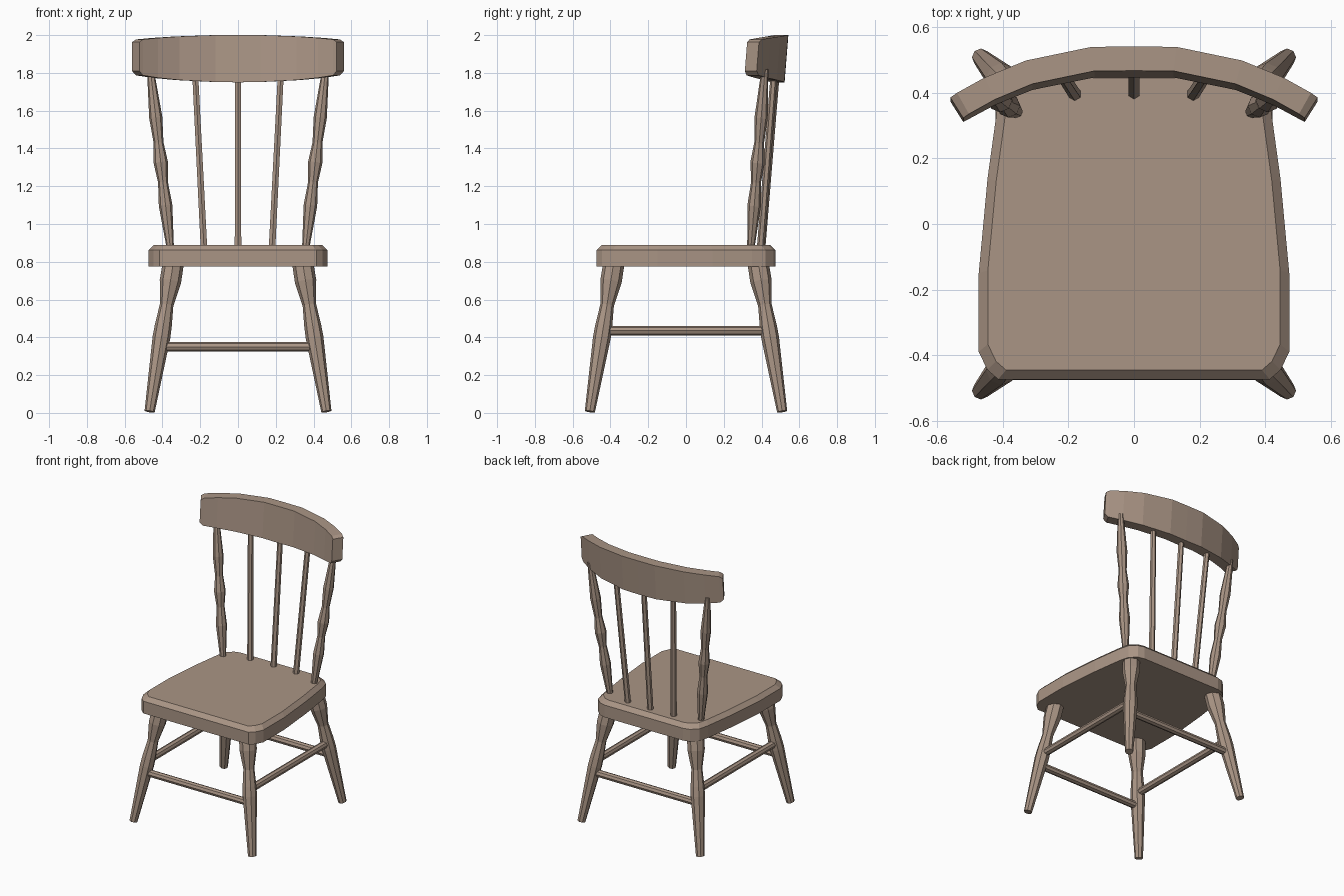
import bpy, bmesh, math
from mathutils import Vector

if "Cube" in bpy.data.objects:
    bpy.data.objects.remove(bpy.data.objects["Cube"])

wood = bpy.data.materials.new("wood")
wood.diffuse_color = (0.40, 0.30, 0.235, 1)
wood.use_nodes = True
wood.node_tree.nodes["Principled BSDF"].inputs["Base Color"].default_value = wood.diffuse_color


def finish(name, bm):
    bmesh.ops.recalc_face_normals(bm, faces=bm.faces)
    me = bpy.data.meshes.new(name)
    bm.to_mesh(me)
    bm.free()
    me.materials.append(wood)
    ob = bpy.data.objects.new(name, me)
    bpy.context.collection.objects.link(ob)
    return ob


def loft(name, rings):
    """Skin a list of closed rings and cap both ends."""
    bm = bmesh.new()
    vs = [[bm.verts.new(p) for p in r] for r in rings]
    n = len(rings[0])
    for a, b in zip(vs, vs[1:]):
        for i in range(n):
            j = (i + 1) % n
            bm.faces.new((a[i], a[j], b[j], b[i]))
    bm.faces.new(vs[0])
    bm.faces.new(vs[-1])
    return finish(name, bm)


def turned(name, p0, p1, profile, sides):
    """Turned rod from p0 to p1; profile is (fraction along, radius)."""
    p0, p1 = Vector(p0), Vector(p1)
    d = (p1 - p0).normalized()
    ref = Vector((0, 0, 1)) if abs(d.z) < 0.5 else Vector((0, 1, 0))
    u = (ref - d * ref.dot(d)).normalized()
    v = d.cross(u)
    angles = [2 * math.pi * k / sides for k in range(sides)]
    return loft(name, [[p0.lerp(p1, t) + (u * math.cos(a) + v * math.sin(a)) * r
                        for a in angles] for t, r in profile])


# Seat: tapered outline with rounded corners and a bevelled top edge
half = [(0.415, -0.474), (0.448, -0.445), (0.474, -0.39), (0.474, -0.15),
        (0.447, 0.14), (0.418, 0.35), (0.40, 0.42), (0.355, 0.462), (0.31, 0.474)]
outline = half + [(-x, y) for x, y in reversed(half)]
k = 1 - 0.028 / 0.474
loft("seat", [[(x * s, y * s, z) for x, y in outline]
              for z, s in ((0.775, 1), (0.862, 1), (0.89, k))])

# Legs: splayed, turned
leg_profile = [(0, 0.027), (0.50, 0.047), (0.58, 0.045), (0.72, 0.036),
               (0.88, 0.057), (1, 0.056)]
for sx, side in ((-1, "left"), (1, "right")):
    for sy, end in ((-1, "front"), (1, "back")):
        turned(f"{end}_leg_{side}", (sx * 0.468, sy * 0.509, 0.007),
               (sx * 0.343, sy * 0.382, 0.79), leg_profile, 8)

# Stretchers: front and back low, sides higher
rod = [(0, 0.025), (1, 0.025)]
for s, end, side in ((-1, "front", "left"), (1, "back", "right")):
    turned(f"{end}_stretcher", (-0.41, s * 0.452, 0.35), (0.41, s * 0.452, 0.35), rod, 8)
    turned(f"{side}_stretcher", (s * 0.398, -0.438, 0.435), (s * 0.398, 0.438, 0.435), rod, 8)

# Back posts: turned with three swellings
post_profile = [(0, 0.019), (0.24, 0.036), (0.37, 0.026), (0.48, 0.038),
                (0.59, 0.026), (0.73, 0.035), (1, 0.018)]
for sx, side in ((-1, "left"), (1, "right")):
    turned(f"back_post_{side}", (sx * 0.358, 0.343, 0.87),
           (sx * 0.464, 0.418, 1.82), post_profile, 8)

# Plain spindles
for i, name in ((-1, "left"), (0, "middle"), (1, "right")):
    turned(f"spindle_{name}", (i * 0.18, 0.40 - 0.005 * abs(i), 0.87),
           (i * 0.228, 0.48 - 0.012 * abs(i), 1.82), [(0, 0.02), (1, 0.018)], 6)

# Crest rail: curved, leaning back; stations are x, y, bottom z, top z
right = [(0.125, 0.504, 1.752, 2.0), (0.32, 0.464, 1.762, 1.993),
         (0.44, 0.415, 1.774, 1.985), (0.522, 0.370, 1.787, 1.977),
         (0.541, 0.358, 1.81, 1.963)]
stations = [(-x, y, a, b) for x, y, a, b in reversed(right)] + [(0, 0.505, 1.75, 2.0)] + right
rings = []
for i, (x, y, z0, z1) in enumerate(stations):
    a, b = stations[max(i - 1, 0)], stations[min(i + 1, len(stations) - 1)]
    t = Vector((b[0] - a[0], b[1] - a[1])).normalized()
    nx, ny = -t.y * 0.037, t.x * 0.037
    rings.append([(x + s * nx, y + s * ny + 0.08 * (z - 2), z)
                  for s, z in ((-1, z0), (1, z0), (1, z1), (-1, z1))])
loft("crest_rail", rings)
